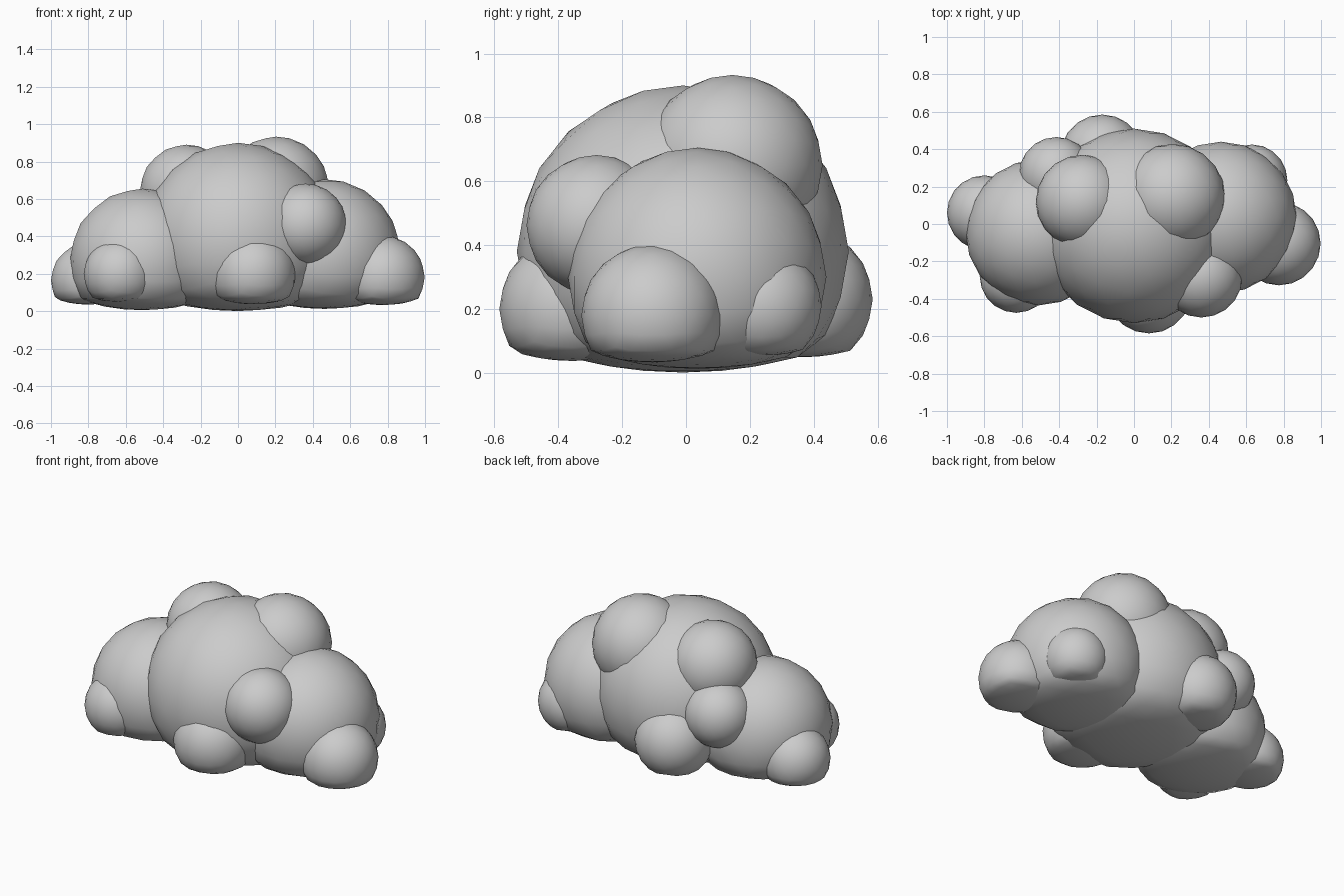
import bpy

if "Cube" in bpy.data.objects:
    bpy.data.objects.remove(bpy.data.objects["Cube"])

FLOOR = 0.07    # height below which the puffs are squashed
SQUASH = 0.33   # how much of the depth below it remains


def puff(name, x, y, z, r):
    """Smooth ball whose underside is pressed nearly flat."""
    bpy.ops.mesh.primitive_ico_sphere_add(subdivisions=3, radius=r)
    ob = bpy.context.object
    ob.name = name
    ob.location = (x, y, z)
    for v in ob.data.vertices:
        h = v.co.z + z
        if h < FLOOR:
            v.co.z = FLOOR + (h - FLOOR) * SQUASH - z
    bpy.ops.object.shade_smooth()
    return ob


# large body puffs
puff("cloud_centre", 0.0, -0.01, 0.38, 0.52)
puff("cloud_left", -0.51, -0.045, 0.265, 0.39)
puff("cloud_right", 0.465, 0.035, 0.30, 0.405)

# crown puffs
puff("crown_left", -0.275, 0.12, 0.64, 0.25)
puff("crown_right", 0.205, 0.145, 0.65, 0.283)

# small puffs around the sides
puff("end_left", -0.80, 0.06, 0.165, 0.20)
puff("end_right", 0.775, -0.105, 0.18, 0.223)
puff("front_middle", 0.08, -0.355, 0.20, 0.23)
puff("front_left", -0.63, -0.28, 0.20, 0.195)
puff("front_right_upper", 0.36, -0.28, 0.462, 0.22)
puff("back_middle", -0.17, 0.36, 0.23, 0.225)
puff("back_left_upper", -0.415, 0.265, 0.42, 0.20)
puff("back_right", 0.63, 0.235, 0.21, 0.19)
